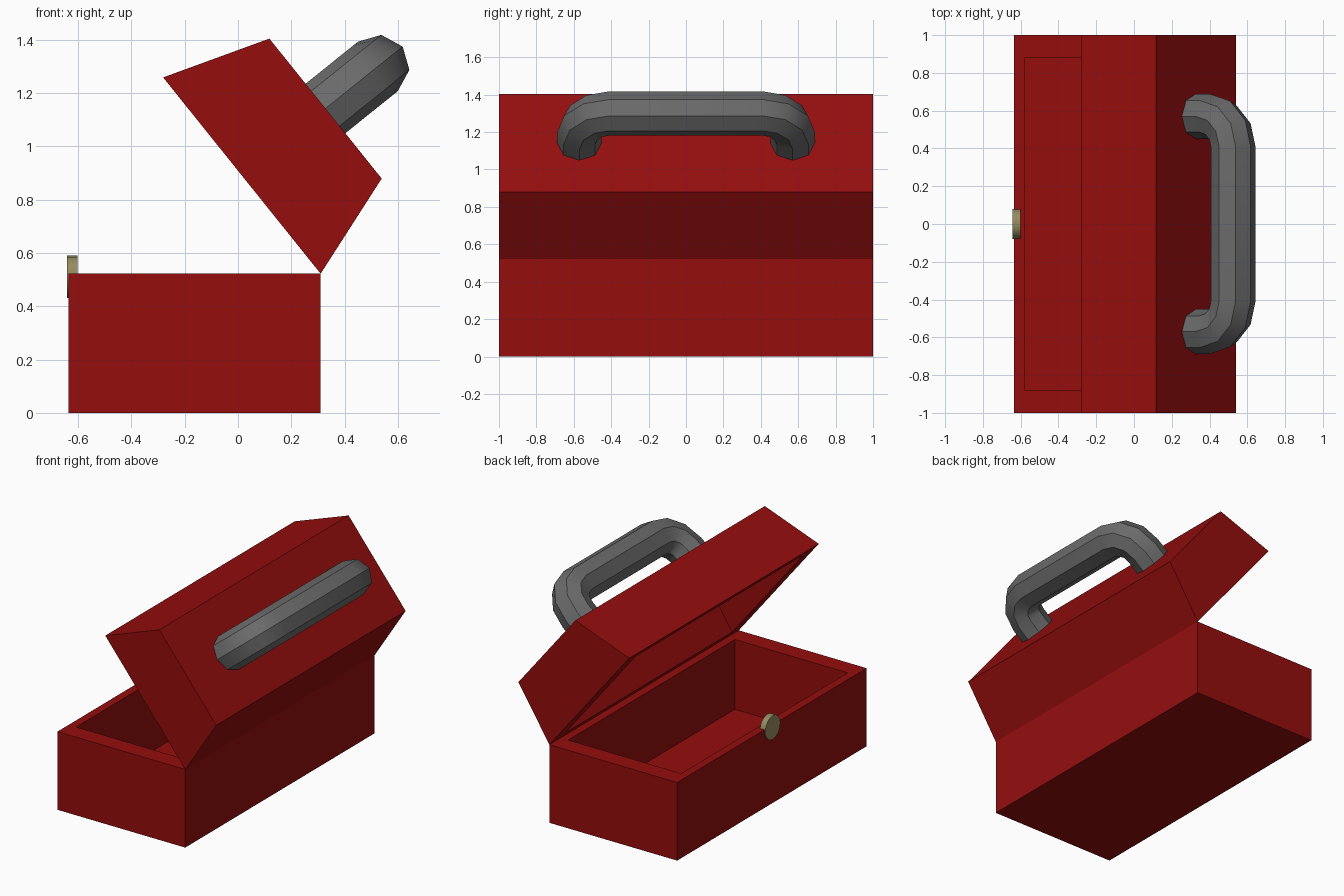
import bpy, bmesh
from math import sin, cos, pi, radians
from mathutils import Matrix, Vector

if "Cube" in bpy.data.objects:
    bpy.data.objects.remove(bpy.data.objects["Cube"])


def material(name, rgb):
    m = bpy.data.materials.new(name)
    m.diffuse_color = (*rgb, 1)
    m.use_nodes = True
    m.node_tree.nodes["Principled BSDF"].inputs["Base Color"].default_value = m.diffuse_color
    return m


red = material("red_paint", (0.30, 0.004, 0.004))
dark = material("dark_grey", (0.145, 0.145, 0.145))
brass = material("dull_brass", (0.30, 0.26, 0.12))


def loft(name, rings, mat, matrix=Matrix(), smooth=False):
    """Skin a list of point rings and cap both ends."""
    bm = bmesh.new()
    loops = [[bm.verts.new(matrix @ Vector(p)) for p in r] for r in rings]
    n = len(loops[0])
    for a, b in zip(loops, loops[1:]):
        for i in range(n):
            j = (i + 1) % n
            bm.faces.new((a[i], a[j], b[j], b[i]))
    bm.faces.new(loops[0])
    bm.faces.new(loops[-1])
    bmesh.ops.recalc_face_normals(bm, faces=bm.faces[:])
    me = bpy.data.meshes.new(name)
    bm.to_mesh(me)
    bm.free()
    me.materials.append(mat)
    ob = bpy.data.objects.new(name, me)
    bpy.context.collection.objects.link(ob)
    if smooth:
        bpy.ops.object.select_all(action='DESELECT')
        ob.select_set(True)
        bpy.context.view_layer.objects.active = ob
        bpy.ops.object.shade_smooth_by_angle(angle=radians(35))
    return ob


def rect(a0, a1, half, h):
    return [(a0, -half, h), (a1, -half, h), (a1, half, h), (a0, half, h)]


# Open box: outer bottom, outer rim, inner rim, inner floor
loft("box_base", [rect(-.635, .31, 1, 0), rect(-.635, .31, 1, .522),
                  rect(-.58, .255, .88, .522), rect(-.58, .255, .88, .055)], red)

# Lid frame: origin on the hinge, first axis towards the lid's free edge,
# third axis out through the lid's top
u, v = Vector((-.626, 0, .78)), Vector((.78, 0, .626))
lid_frame = Matrix(((u.x, 0, v.x, .31), (0, 1, 0, 0), (u.z, 0, v.z, .522), (0, 0, 0, 1)))

# Tapered hollow lid
loft("lid", [rect(.135, .808, 1, .402), rect(0, .944, 1, 0),
             rect(.055, .889, .88, 0), rect(.172, .771, .88, .347)], red, lid_frame)

# Octagonal handle: legs, rounded corners and straight grip
BEND, R, TOP, Y0 = .16, .119, .654, .41
arc = [radians(d) for d in (90, 60, 30, 0)]
half = [(-(Y0 + BEND), .40, -pi / 2)]
half += [(-(Y0 + BEND * sin(t)), TOP - BEND + BEND * cos(t), -t) for t in arc]
path = half + [(-y, h, -t) for y, h, t in reversed(half)]
rings = []
for y, h, t in path:
    ring = []
    for k in range(8):
        a = k * pi / 4
        out = R * cos(a)
        ring.append((.472 + R * sin(a), y + out * sin(t), h + out * cos(t)))
    rings.append(ring)
loft("handle", rings, dark, lid_frame, smooth=True)

# Round latch on the front rim
latch = [[(x, .08 * cos(k * pi / 8), .51 + .08 * sin(k * pi / 8)) for k in range(16)]
         for x in (-.642, -.602)]
loft("latch", latch, brass, smooth=True)
